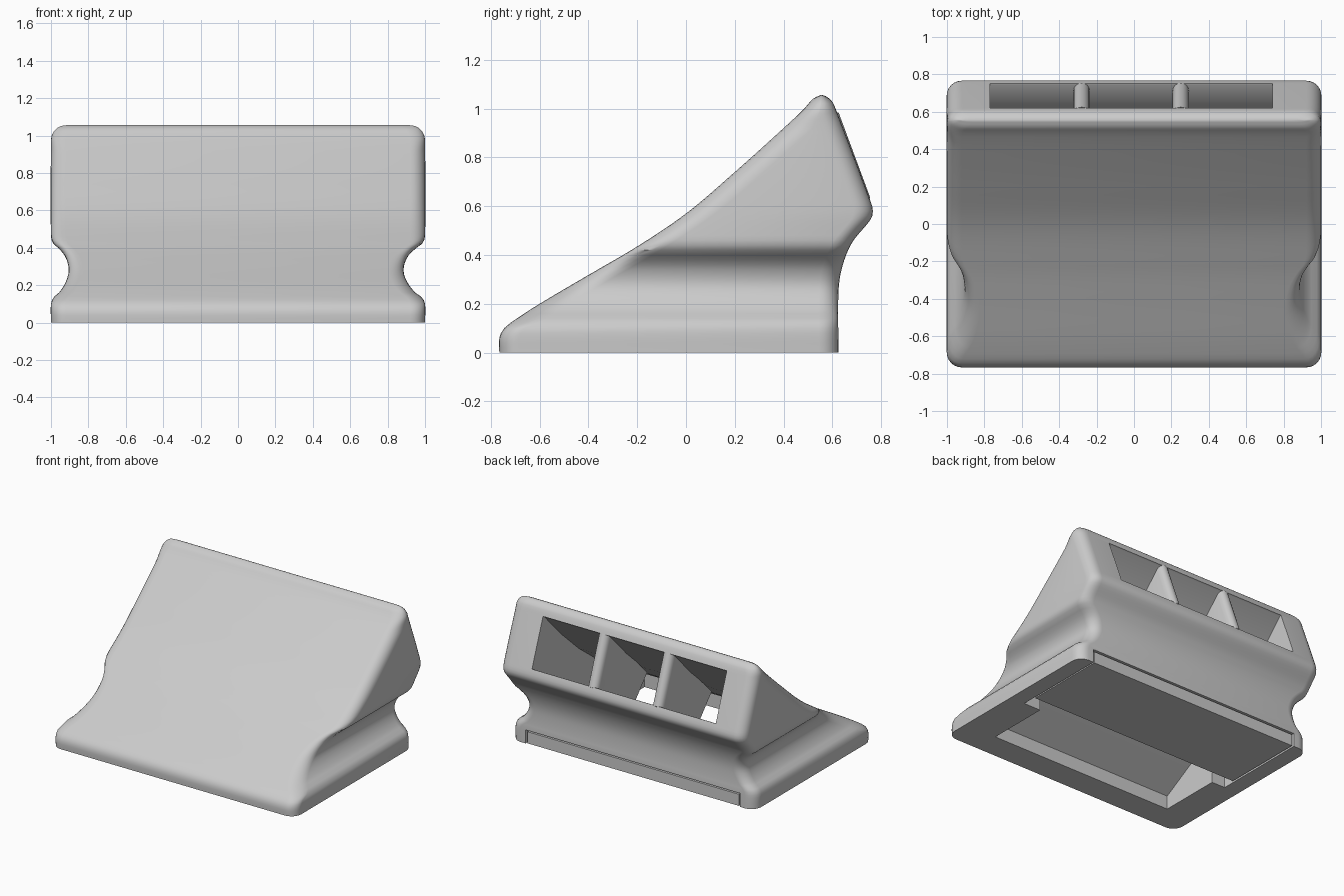
import bpy, bmesh, math

old = bpy.data.objects.get("Cube")
if old:
    bpy.data.objects.remove(old, do_unlink=True)

grey = bpy.data.materials.new("light_grey")
grey.use_nodes = True
colour = (0.6, 0.6, 0.6, 1)
grey.diffuse_color = colour
grey.node_tree.nodes["Principled BSDF"].inputs["Base Color"].default_value = colour


def finish(name, bm):
    """Turn a bmesh into a named, coloured object."""
    bmesh.ops.recalc_face_normals(bm, faces=bm.faces)
    mesh = bpy.data.meshes.new(name)
    bm.to_mesh(mesh)
    bm.free()
    mesh.materials.append(grey)
    obj = bpy.data.objects.new(name, mesh)
    bpy.context.collection.objects.link(obj)
    return obj


def activate(obj):
    bpy.ops.object.select_all(action='DESELECT')
    obj.select_set(True)
    bpy.context.view_layer.objects.active = obj


def loft(name, rings):
    """Skin a stack of equal rings and cap both ends."""
    bm = bmesh.new()
    rows = [[bm.verts.new(p) for p in ring] for ring in rings]
    n = len(rows[0])
    for low, high in zip(rows, rows[1:]):
        for i in range(n):
            j = (i + 1) % n
            bm.faces.new((low[i], low[j], high[j], high[i]))
    bm.faces.new(rows[0][::-1])
    bm.faces.new(rows[-1])
    return finish(name, bm)


def slab(name, outline, x0, x1):
    """Extrude a (y, z) outline between two x positions."""
    return loft(name, [[(x, y, z) for y, z in outline] for x in (x0, x1)])


def rect(y0, y1, z0, z1):
    return [(y0, z0), (y1, z0), (y1, z1), (y0, z1)]


def smooth_value(points, z):
    """Hermite curve through (z, value) pairs."""
    k = 0
    while k < len(points) - 2 and z > points[k + 1][0]:
        k += 1

    def slope(i):
        a, b = points[max(i - 1, 0)], points[min(i + 1, len(points) - 1)]
        return (b[1] - a[1]) / (b[0] - a[0])

    (za, a), (zb, b) = points[k], points[k + 1]
    h = zb - za
    t = (z - za) / h
    bend = (b - a) * t * t * (3 - 2 * t)
    return a + bend + h * t * (1 - t) * (slope(k) * (1 - t) - slope(k + 1) * t)


# Side silhouette: front slope, back wall, and depth of the side grooves
FRONT = [(0, -.765), (.06, -.765), (.1, -.745), (.135, -.7), (.2, -.6),
         (.315, -.405), (.435, -.2), (.57, 0), (.74, .2), (.92, .4),
         (1, .485), (1.04, .52), (1.055, .55)]
BACK = [(0, .625), (.25, .625), (.35, .64), (.45, .68), (.53, .745),
        (.555, .762), (.58, .766), (.61, .76), (1, .613), (1.03, .598),
        (1.05, .575), (1.055, .56)]
GROOVE = [(0, 0), (.1, 0), (.135, .15), (.16, .45), (.215, .82), (.28, 1),
          (.35, .82), (.395, .45), (.42, .15), (.46, 0), (1.055, 0)]
TOP, RADIUS, STEPS = 1.055, .08, 6


def ring_at(z):
    """Rounded rectangle cross-section of the housing at one height."""
    yf, yb = smooth_value(FRONT, z), smooth_value(BACK, z)
    rise = max(0, z - (TOP - RADIUS))
    inset = RADIUS - math.sqrt(max(0, RADIUS ** 2 - rise ** 2))
    groove = smooth_value(GROOVE, z)
    right, left = 1 - inset - .115 * groove, 1 - inset - .095 * groove
    half = (yb - yf) / 2
    r_back = min(RADIUS, half * .98)
    r_front = min(RADIUS if z < .12 else .12, half * .98)
    corners = [(right, 1, yb, -r_back, 0), (-left, -1, yb, -r_back, 1),
               (-left, -1, yf, r_front, 2), (right, 1, yf, r_front, 3)]
    ring = []
    for x, side, y, ry, quarter in corners:
        for s in range(STEPS + 1):
            a = (quarter + s / STEPS) * math.pi / 2
            ring.append((x - side * RADIUS + RADIUS * math.cos(a),
                         y + ry + abs(ry) * math.sin(a), z))
    return ring


levels = [i / 50 for i in range(52)] + [1.03, 1.04, 1.047, 1.052, TOP]
housing = loft("housing", [ring_at(z) for z in levels])

# Duct from the bottom opening to the slanted back opening, and cover slot
duct = slab("duct_cutter",
            [(-.57, -.05), (-.57, .1), (-.2, .31), (0, .43), (.2, .58),
             (.4, .76), (.61, .975), (.76, 1.03), (.9, .69), (.745, .635),
             (.6, .48), (.53, .3), (.53, -.05)], -.77, .74)
slot = slab("slot_cutter", rect(-.1, .8, -.05, .1), -.88, .88)
for cutter in (duct, slot):
    mod = housing.modifiers.new("cut", 'BOOLEAN')
    mod.operation = 'DIFFERENCE'
    mod.solver = 'EXACT'
    mod.object = cutter
    activate(housing)
    bpy.ops.object.modifier_apply(modifier=mod.name)
    bpy.data.objects.remove(cutter, do_unlink=True)

# Sliding cover in the base
cover = slab("base_cover", rect(0, .62, .002, .088), -.868, .868)

# Two dividers with a rounded outer edge
parts = [housing, cover]
for name, x in (("right_divider", -.28), ("left_divider", .25)):
    half = .043
    rings = []
    for s in range(9):
        a = math.pi * (s / 8 - .5)
        back = half * (1 - math.cos(a))
        rings.append([(x + half * math.sin(a), y, z) for y, z in
                      [(.625 - back, .985 - back * .4), (.755 - back, .635 - back * .4),
                       (.56, .38), (.45, .2), (.16, .53), (.4, .77)]])
    parts.append(loft(name, rings))

for obj in parts:
    activate(obj)
    bpy.ops.object.shade_smooth_by_angle(angle=math.radians(32))
